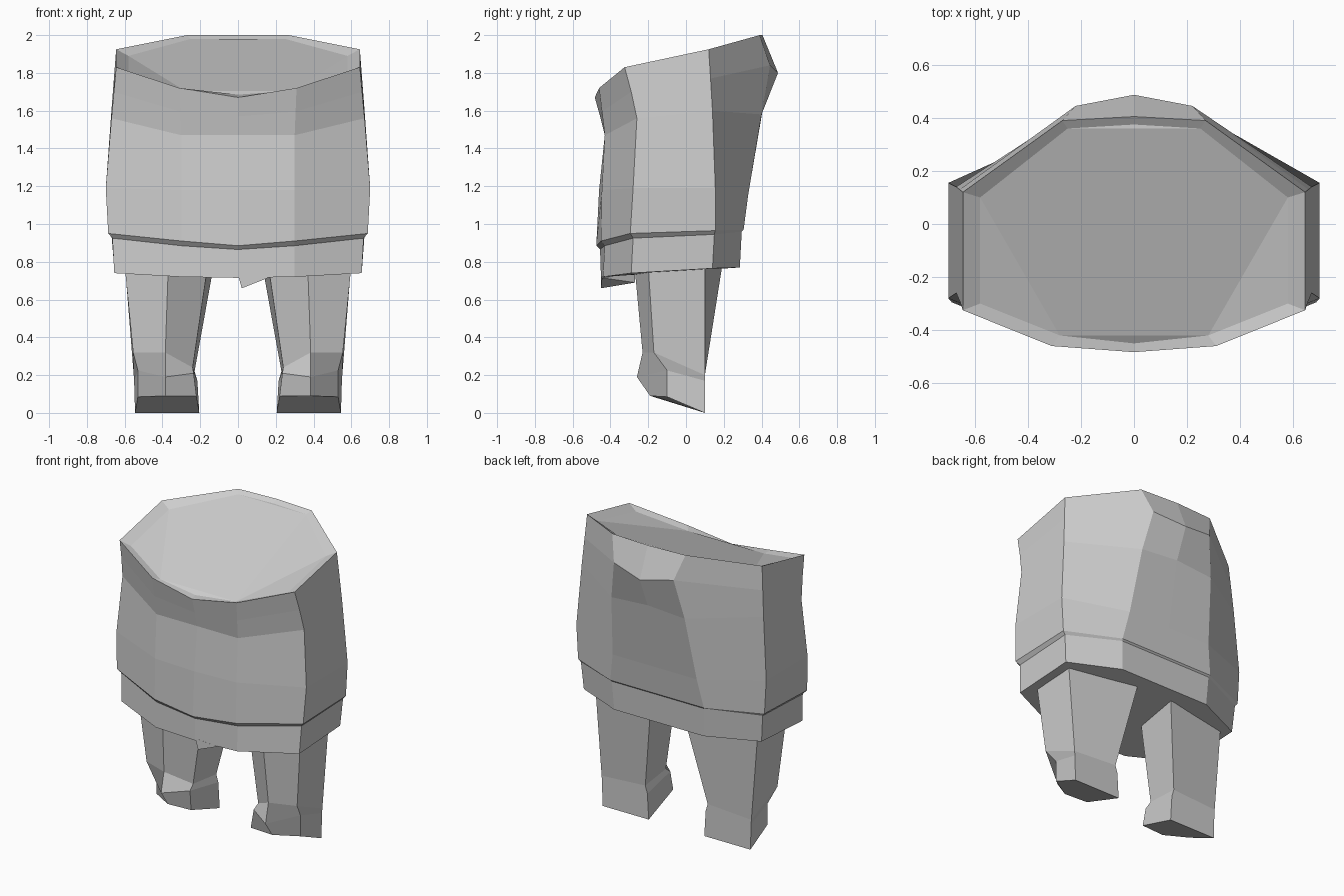
import bpy, bmesh

grey = bpy.data.materials.new("light_grey")
grey.diffuse_color = (0.61, 0.61, 0.61, 1)


def make_object(name, verts, faces):
    """Create a flat shaded mesh with outward normals."""
    mesh = bpy.data.meshes.new(name)
    mesh.from_pydata(verts, [], faces)
    bm = bmesh.new()
    bm.from_mesh(mesh)
    bmesh.ops.recalc_face_normals(bm, faces=bm.faces)
    bm.to_mesh(mesh)
    bm.free()
    mesh.materials.append(grey)
    obj = bpy.data.objects.new(name, mesh)
    bpy.context.collection.objects.link(obj)
    return obj


def loft(name, rings, cap):
    """Bridge rings of equal size and close both ends with the cap pattern."""
    n = len(rings[0])
    verts = [p for ring in rings for p in ring]
    faces = []
    for r in range(len(rings) - 1):
        for i in range(n):
            j = (i + 1) % n
            faces.append((r * n + i, r * n + j, (r + 1) * n + j, (r + 1) * n + i))
    last = (len(rings) - 1) * n
    for f in cap:
        faces.append(f)
        faces.append(tuple(last + i for i in f))
    return make_object(name, verts, faces)


def mirror_ring(half):
    return half + [(-x, y, z) for x, y, z in half[-2:0:-1]]


# Body: half rings from front centre round to back centre
body_rings = [
    # hem bottom
    [(0, -.45, .715), (.30, -.44, .72), (.655, -.29, .74), (.655, .14, .765), (.33, .285, .77), (0, .285, .77)],
    # hem top, tucked under the lip
    [(0, -.455, .865), (.30, -.43, .885), (.665, -.28, .925), (.67, .15, .945), (.34, .295, .96), (0, .295, .96)],
    # lip
    [(0, -.475, .885), (.30, -.45, .91), (.687, -.295, .95), (.687, .155, .965), (.345, .305, .97), (0, .305, .97)],
    # widest belly
    [(0, -.46, 1.18), (.30, -.445, 1.18), (.70, -.28, 1.19), (.70, .155, 1.19), (.31, .33, 1.16), (0, .33, 1.16)],
    # waist crease
    [(0, -.43, 1.47), (.30, -.43, 1.47), (.67, -.26, 1.56), (.67, .14, 1.60), (.27, .40, 1.58), (0, .405, 1.60)],
    # back hump
    [(0, -.455, 1.57), (.305, -.445, 1.595), (.657, -.29, 1.70), (.657, .13, 1.77), (.22, .445, 1.84), (0, .487, 1.80)],
    # top rim
    [(0, -.483, 1.67), (.31, -.46, 1.72), (.645, -.325, 1.83), (.645, .12, 1.925), (.27, .39, 2.0), (0, .405, 2.0)],
    # sunken top
    [(0, -.45, 1.685), (.28, -.42, 1.705), (.58, -.30, 1.80), (.58, .10, 1.89), (.25, .36, 1.98), (0, .375, 1.98)],
]
body_cap = [(0, 1, 9), (1, 2, 3), (1, 3, 4), (1, 4, 6, 9), (4, 5, 6), (9, 7, 8), (9, 6, 7)]
loft("body", [mirror_ring(h) for h in body_rings], body_cap)

# Small flap hanging from the front hem
make_object("hem_flap",
            [(0, -.45, .73), (.02, -.45, .66), (.16, -.445, .715), (.05, -.27, .69), (.05, -.27, .74)],
            [(0, 1, 2), (1, 3, 2), (0, 3, 1), (0, 4, 3), (0, 2, 4), (2, 3, 4)])

# Legs: outer back, outer front, front ridge, inner front, inner back
leg_rings = [
    [(.60, .10, .80), (.60, -.20, .78), (.37, -.27, .75), (.165, -.13, .75), (.125, .195, .80)],
    # ankle
    [(.552, .10, .20), (.555, -.17, .32), (.385, -.23, .32), (.24, -.13, .24), (.23, .10, .22)],
    # toe top
    [(.55, .10, .17), (.53, -.10, .225), (.385, -.26, .19), (.235, -.17, .21), (.215, .10, .17)],
    # sole
    [(.545, .10, .0), (.53, -.10, .085), (.385, -.19, .09), (.22, -.18, .09), (.205, .10, .0)],
]
for side, s in (("right", 1), ("left", -1)):
    loft(side + "_leg", [[(s * x, y, z) for x, y, z in r] for r in leg_rings], [(0, 1, 2, 3, 4)])
